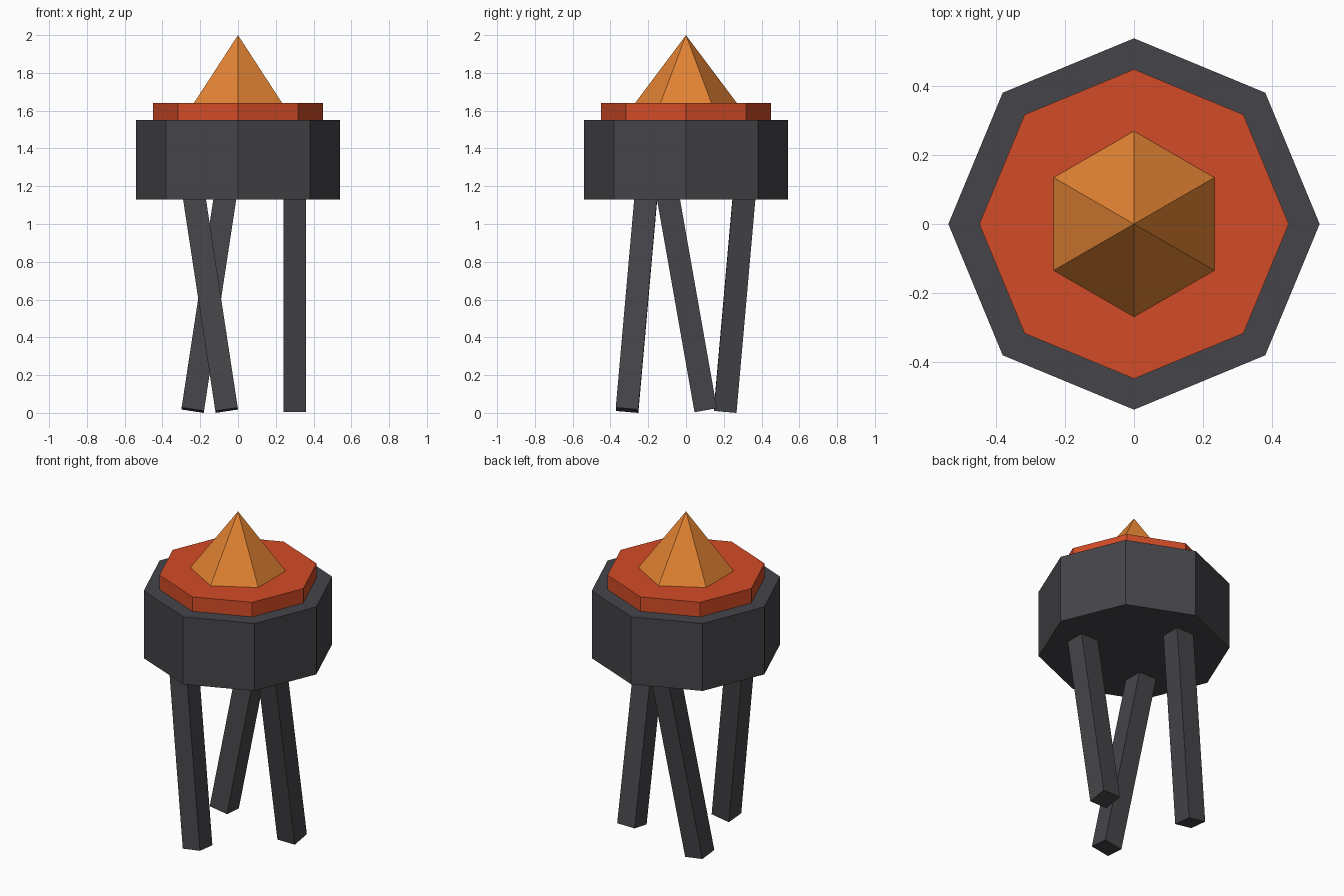
import bpy, math

if "Cube" in bpy.data.objects:
    bpy.data.objects.remove(bpy.data.objects["Cube"])


def material(name, rgb):
    m = bpy.data.materials.new(name)
    m.diffuse_color = (*rgb, 1)
    m.use_nodes = True
    m.node_tree.nodes["Principled BSDF"].inputs["Base Color"].default_value = m.diffuse_color
    return m


CHARCOAL = material("charcoal", (0.06, 0.06, 0.068))
EMBER = material("ember_red", (0.65, 0.072, 0.02))
FLAME = material("flame_orange", (0.75, 0.225, 0.033))


def finish(name, mat):
    ob = bpy.context.object
    ob.name = name
    ob.data.materials.append(mat)
    return ob


def tier(name, mat, sides, r, z0, z1, r_top=None):
    """Upright prism or cone with a corner on the y axis."""
    bpy.ops.mesh.primitive_cone_add(vertices=sides, radius1=r,
                                    radius2=r if r_top is None else r_top,
                                    depth=z1 - z0, location=(0, 0, (z0 + z1) / 2))
    return finish(name, mat)


# Stacked bowl, ember bed and flame
tier("bowl", CHARCOAL, 8, 0.54, 1.13, 1.55)
tier("ember_bed", EMBER, 8, 0.45, 1.55, 1.64)
tier("flame", FLAME, 6, 0.27, 1.64, 2.0, 0)

# Three square legs, each leaning sideways around the circle
LEAN = math.radians(10)
for i in range(3):
    a = math.radians(120 * i)
    bpy.ops.mesh.primitive_cube_add(
        size=1, location=(0.3 * math.cos(a), 0.3 * math.sin(a), 0.605),
        rotation=(LEAN * math.cos(a), LEAN * math.sin(a), 0))
    leg = finish(f"leg_{i + 1}", CHARCOAL)
    leg.scale = (0.12, 0.12, 1.2)
